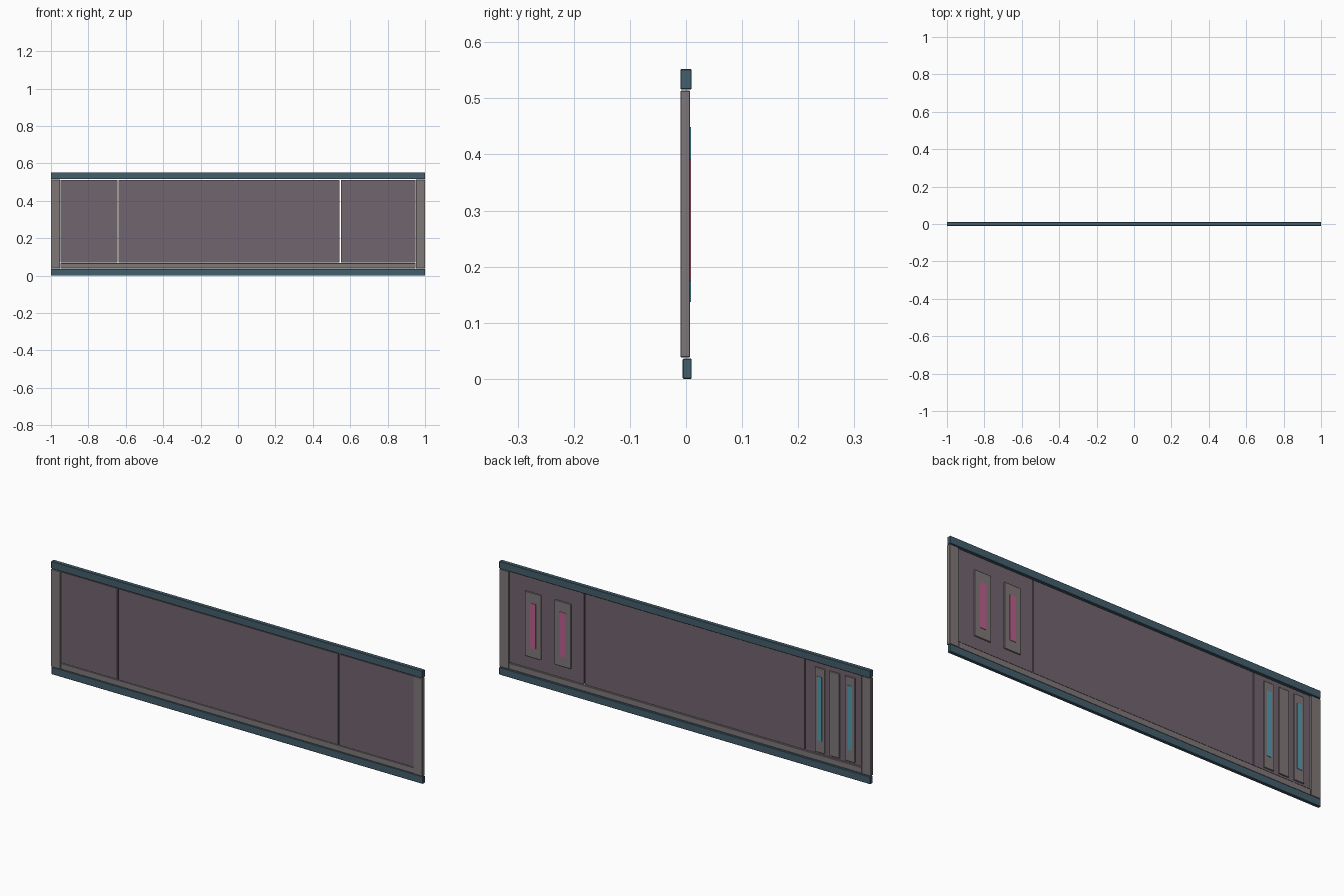
import bpy, bmesh

if "Cube" in bpy.data.objects:
    bpy.data.objects.remove(bpy.data.objects["Cube"])


def material(name, rgb):
    m = bpy.data.materials.new(name)
    m.diffuse_color = (*rgb, 1)
    m.use_nodes = True
    m.node_tree.nodes["Principled BSDF"].inputs["Base Color"].default_value = m.diffuse_color
    return m


TEAL = material("dark_teal", (0.056, 0.112, 0.148))
PLUM = material("plum_grey", (0.165, 0.130, 0.157))
GREY = material("warm_grey", (0.215, 0.187, 0.190))
PINK = material("pink_light", (0.50, 0.115, 0.27))
CYAN = material("cyan_light", (0.085, 0.34, 0.43))


def box(name, x, y, z, mat, bevel=0):
    """Axis-aligned box from (min, max) ranges, with optional chamfer."""
    bm = bmesh.new()
    bmesh.ops.create_cube(bm, size=1)
    for v in bm.verts:
        v.co = [r[0] if c < 0 else r[1] for c, r in zip(v.co, (x, y, z))]
    if bevel:
        bmesh.ops.bevel(bm, geom=bm.edges[:], offset=bevel, segments=1, affect='EDGES')
    me = bpy.data.meshes.new(name)
    bm.to_mesh(me)
    bm.free()
    me.materials.append(mat)
    ob = bpy.data.objects.new(name, me)
    bpy.context.collection.objects.link(ob)
    return ob


# Top and bottom rails
box("top_rail", (-1, 1), (-0.010, 0.010), (0.516, 0.552), TEAL, 0.0015)
box("bottom_rail", (-1, 1), (-0.006, 0.010), (0.0, 0.036), TEAL, 0.0015)

# End stiles and lower skirting strip
box("left_stile", (-1, -0.951), (-0.010, 0.0075), (0.0385, 0.5135), GREY, 0.001)
box("right_stile", (0.951, 1), (-0.010, 0.0075), (0.0385, 0.5135), GREY, 0.001)
box("lower_strip", (-0.95, 0.95), (-0.006, 0.005), (0.0385, 0.067), GREY, 0.001)

# Three thin wall panels with narrow gaps between
for name, x0, x1 in (("left_panel", -0.949, -0.6455),
                     ("middle_panel", -0.640, 0.5435),
                     ("right_panel", 0.5495, 0.949)):
    box(name, (x0, x1), (-0.007, 0.001), (0.070, 0.5125), PLUM)


# Raised plates on the back, some carrying a light strip
def plate(name, cx, half_w, half_h, light=None):
    zc = 0.285
    box(name, (cx - half_w, cx + half_w), (0.0, 0.0065),
        (zc - half_h, zc + half_h), GREY, 0.0015)
    if light:
        w, z, mat = light
        box(name + "_light", (cx - w, cx + w), (0.006, 0.0085), z, mat)


for i, cx in enumerate((0.820, 0.660)):
    plate(f"wide_plate_{i + 1}", cx, 0.044, 0.158, (0.0165, (0.175, 0.392), PINK))
for i, cx in enumerate((-0.724, -0.804, -0.887)):
    light = None if i == 1 else (0.0125, (0.137, 0.449), CYAN)
    plate(f"narrow_plate_{i + 1}", cx, 0.027, 0.206, light)
